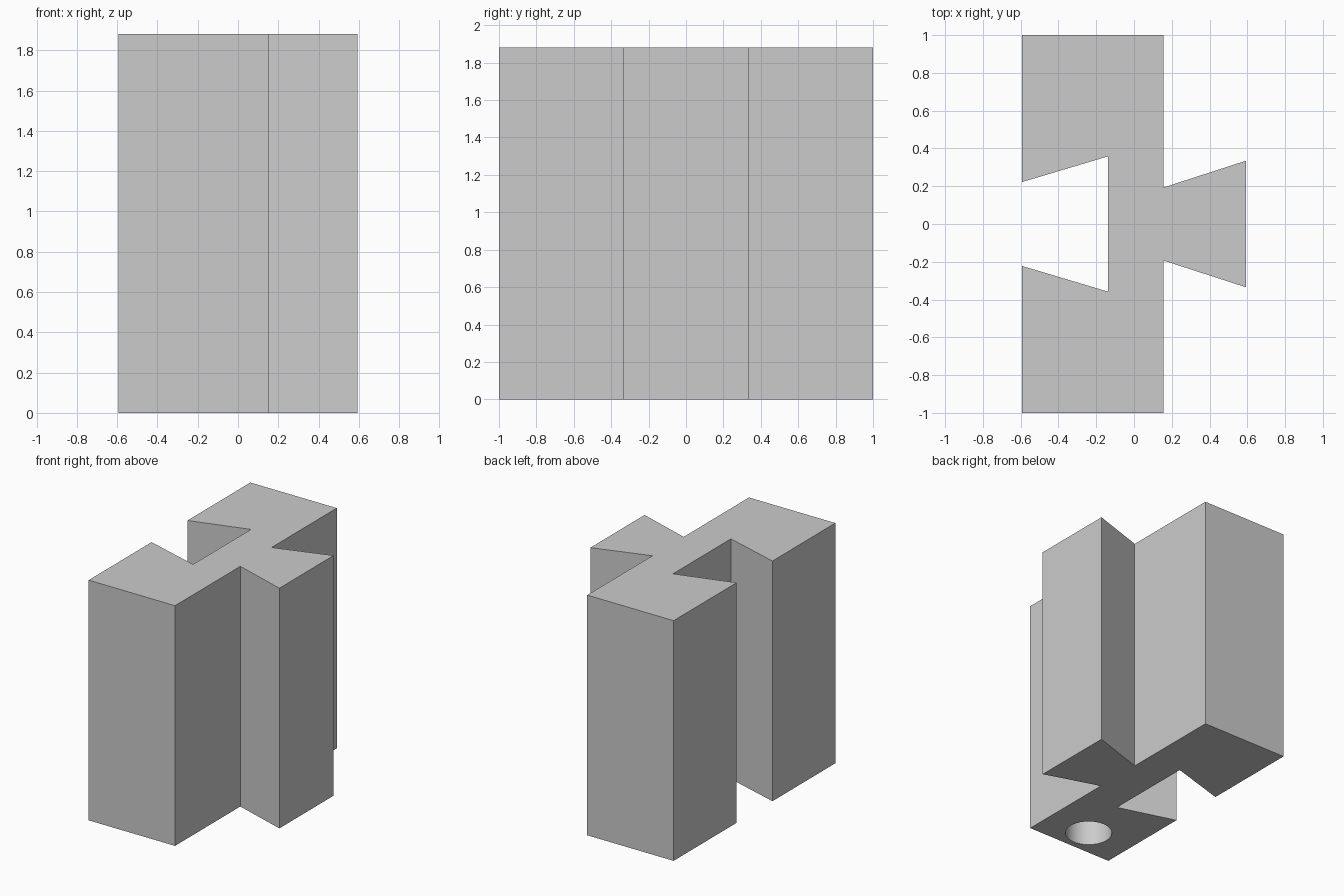
import bpy, bmesh

if "Cube" in bpy.data.objects:
    bpy.data.objects.remove(bpy.data.objects["Cube"], do_unlink=True)

HEIGHT = 1.88
HOLE_DEPTH = 1.0

grey = bpy.data.materials.new("light_grey")
grey.use_nodes = True
grey.diffuse_color = (0.6, 0.6, 0.6, 1)
grey.node_tree.nodes["Principled BSDF"].inputs["Base Color"].default_value = (0.6, 0.6, 0.6, 1)

# Dovetail connector: half outline from tail to slot, mirrored across y
half = [(0.593, 0.335), (0.155, 0.193), (0.155, 1.0),
        (-0.593, 1.0), (-0.593, 0.222), (-0.138, 0.358)]
outline = half + [(x, -y) for x, y in reversed(half)]

mesh = bpy.data.meshes.new("dovetail_connector")
connector = bpy.data.objects.new("dovetail_connector", mesh)
bpy.context.collection.objects.link(connector)
bm = bmesh.new()
base = bm.faces.new([bm.verts.new((x, y, 0)) for x, y in outline])
top = bmesh.ops.extrude_face_region(bm, geom=[base])["geom"]
bmesh.ops.translate(bm, vec=(0, 0, HEIGHT),
                    verts=[v for v in top if isinstance(v, bmesh.types.BMVert)])
bmesh.ops.recalc_face_normals(bm, faces=bm.faces)
bm.to_mesh(mesh)
bm.free()
mesh.materials.append(grey)

# Blind round hole in the underside of the front block
bpy.ops.mesh.primitive_cylinder_add(vertices=64, radius=0.17, depth=2 * HOLE_DEPTH,
                                    location=(-0.22, -0.78, 0))
cutter = bpy.context.object
cutter.name = "hole_cutter"
cutter.data.materials.append(grey)

bpy.ops.object.select_all(action='DESELECT')
connector.select_set(True)
bpy.context.view_layer.objects.active = connector
cut = connector.modifiers.new("bottom_hole", 'BOOLEAN')
cut.operation = 'DIFFERENCE'
cut.solver = 'EXACT'
cut.object = cutter
bpy.ops.object.modifier_apply(modifier=cut.name)
bpy.data.objects.remove(cutter, do_unlink=True)
bpy.ops.object.shade_smooth_by_angle()
